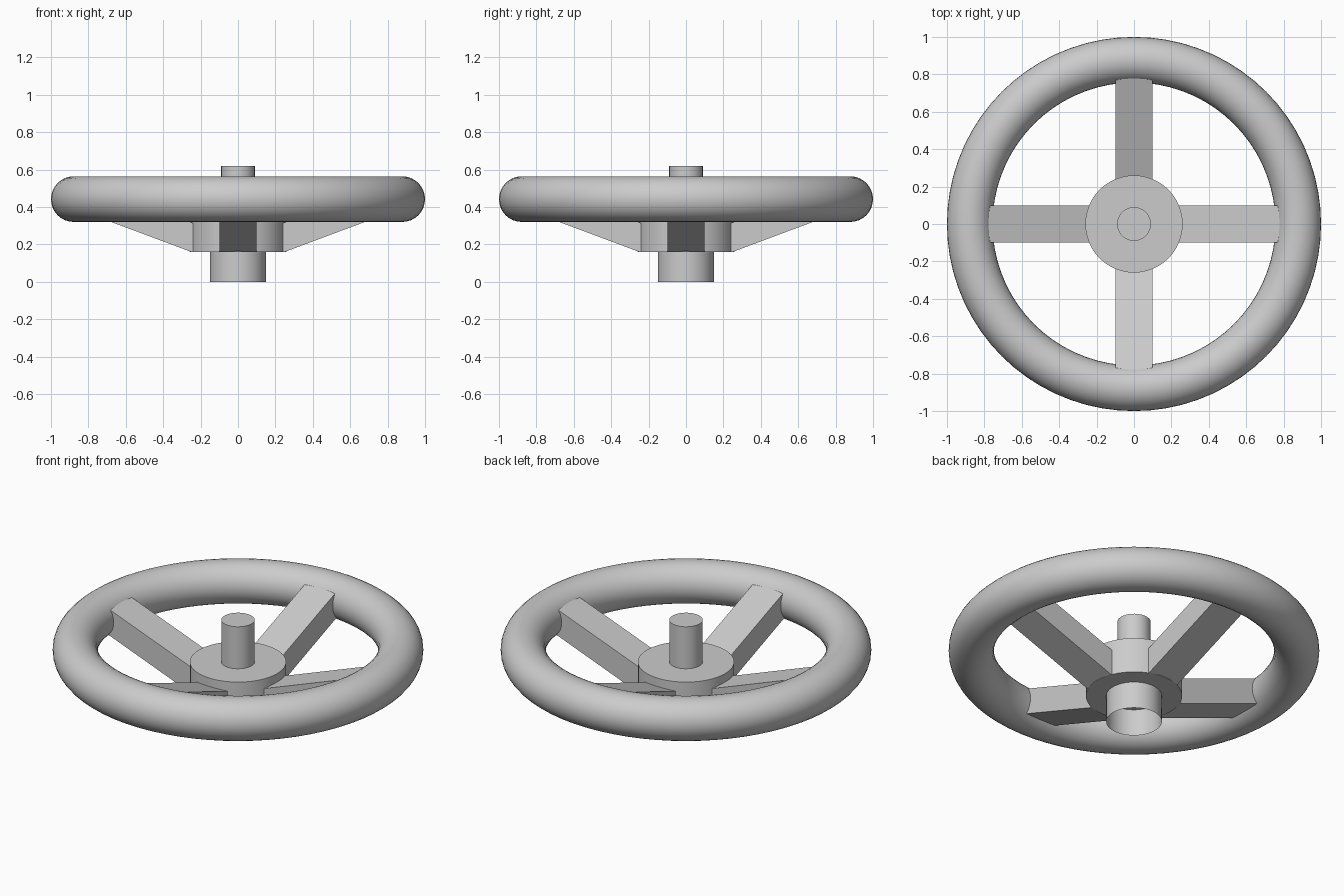
import bpy, bmesh, math
from mathutils import Matrix, Vector

if "Cube" in bpy.data.objects:
    bpy.data.objects.remove(bpy.data.objects["Cube"], do_unlink=True)

grey = bpy.data.materials.new("plain_grey")
grey.use_nodes = True
grey.diffuse_color = (0.6, 0.6, 0.6, 1)
grey.node_tree.nodes["Principled BSDF"].inputs["Base Color"].default_value = (0.6, 0.6, 0.6, 1)


def finish(name, bm, smooth=True):
    bmesh.ops.recalc_face_normals(bm, faces=bm.faces[:])
    mesh = bpy.data.meshes.new(name)
    bm.to_mesh(mesh)
    bm.free()
    mesh.materials.append(grey)
    ob = bpy.data.objects.new(name, mesh)
    bpy.context.collection.objects.link(ob)
    if smooth:
        bpy.ops.object.select_all(action="DESELECT")
        ob.select_set(True)
        bpy.context.view_layer.objects.active = ob
        bpy.ops.object.shade_smooth_by_angle(angle=math.radians(35))
    return ob


def cylinder(name, radius, z0, z1, open_bottom=False):
    bm = bmesh.new()
    bmesh.ops.create_cone(bm, cap_ends=True, segments=48, radius1=radius, radius2=radius,
                          depth=z1 - z0, matrix=Matrix.Translation((0, 0, (z0 + z1) / 2)))
    if open_bottom:
        caps = [f for f in bm.faces if f.normal.z < -0.9]
        bmesh.ops.delete(bm, geom=caps, context="FACES_ONLY")
    return finish(name, bm)


# Rim: a round section swept about the upright axis
bpy.ops.mesh.primitive_torus_add(major_segments=72, minor_segments=32, major_radius=0.878,
                                 minor_radius=0.122, location=(0, 0, 0.442))
rim = bpy.context.object
rim.name = "rim"
rim.data.materials.append(grey)
bpy.ops.object.shade_smooth_by_angle(angle=math.radians(35))

# Hub, upper spindle and open lower sleeve
cylinder("hub", 0.26, 0.16, 0.37)
cylinder("upper_spindle", 0.09, 0.36, 0.62)
cylinder("lower_sleeve", 0.15, 0.0, 0.17, open_bottom=True)

# Four sloping spokes, from the hub up into the rim
profile = [(0.2, 0.16), (0.25, 0.16), (0.84, 0.38), (0.84, 0.535), (0.26, 0.32), (0.2, 0.3)]
for i, side in enumerate(("left", "back", "right", "front")):
    bm = bmesh.new()
    face = bm.faces.new([bm.verts.new((r, -0.1, z)) for r, z in profile])
    ext = bmesh.ops.extrude_face_region(bm, geom=[face])
    moved = [v for v in ext["geom"] if isinstance(v, bmesh.types.BMVert)]
    bmesh.ops.translate(bm, vec=Vector((0, 0.2, 0)), verts=moved)
    bmesh.ops.rotate(bm, cent=(0, 0, 0), matrix=Matrix.Rotation(i * math.pi / 2, 3, "Z"), verts=bm.verts[:])
    finish(side + "_spoke", bm, smooth=False)
